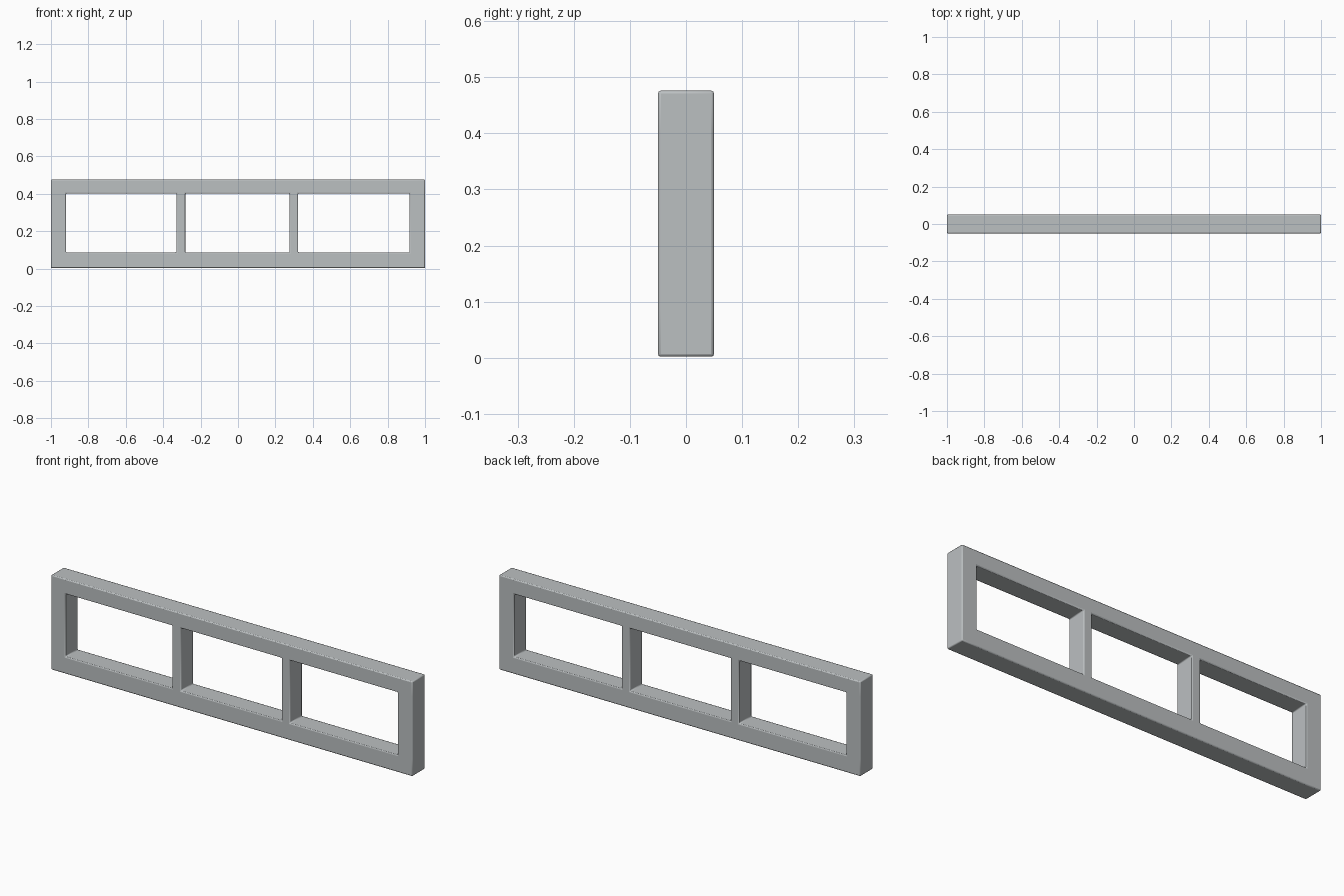
import bpy, bmesh

if "Cube" in bpy.data.objects:
    bpy.data.objects.remove(bpy.data.objects["Cube"])

# Grey material
grey = bpy.data.materials.new("light_grey")
grey.diffuse_color = (0.50, 0.525, 0.535, 1)
grey.use_nodes = True
grey.node_tree.nodes["Principled BSDF"].inputs["Base Color"].default_value = grey.diffuse_color

# Grid lines of the frame: outer rails, mullions and three openings between
XS = [-1.0, -0.92, -0.329, -0.282, 0.276, 0.321, 0.917, 1.0]
ZS = [0.002, 0.087, 0.401, 0.476]
HALF_DEPTH = 0.05

# Front face as a grid of cells, leaving the window openings empty
bm = bmesh.new()
grid = [[bm.verts.new((x, -HALF_DEPTH, z)) for z in ZS] for x in XS]
for i in range(len(XS) - 1):
    for j in range(len(ZS) - 1):
        if j == 1 and i % 2 == 1:
            continue
        bm.faces.new((grid[i][j], grid[i + 1][j], grid[i + 1][j + 1], grid[i][j + 1]))

# Thicken to full depth
ext = bmesh.ops.extrude_face_region(bm, geom=bm.faces[:], use_keep_orig=True)
moved = [g for g in ext["geom"] if isinstance(g, bmesh.types.BMVert)]
bmesh.ops.translate(bm, verts=moved, vec=(0, 2 * HALF_DEPTH, 0))
bmesh.ops.recalc_face_normals(bm, faces=bm.faces[:])

mesh = bpy.data.meshes.new("window_frame")
bm.to_mesh(mesh)
bm.free()
mesh.materials.append(grey)
frame = bpy.data.objects.new("window_frame", mesh)
bpy.context.collection.objects.link(frame)

# Slightly softened edges
bevel = frame.modifiers.new("soft_edges", "BEVEL")
bevel.width = 0.005
bevel.segments = 2
bevel.limit_method = "ANGLE"

bpy.context.view_layer.objects.active = frame
frame.select_set(True)
bpy.ops.object.shade_smooth_by_angle()
